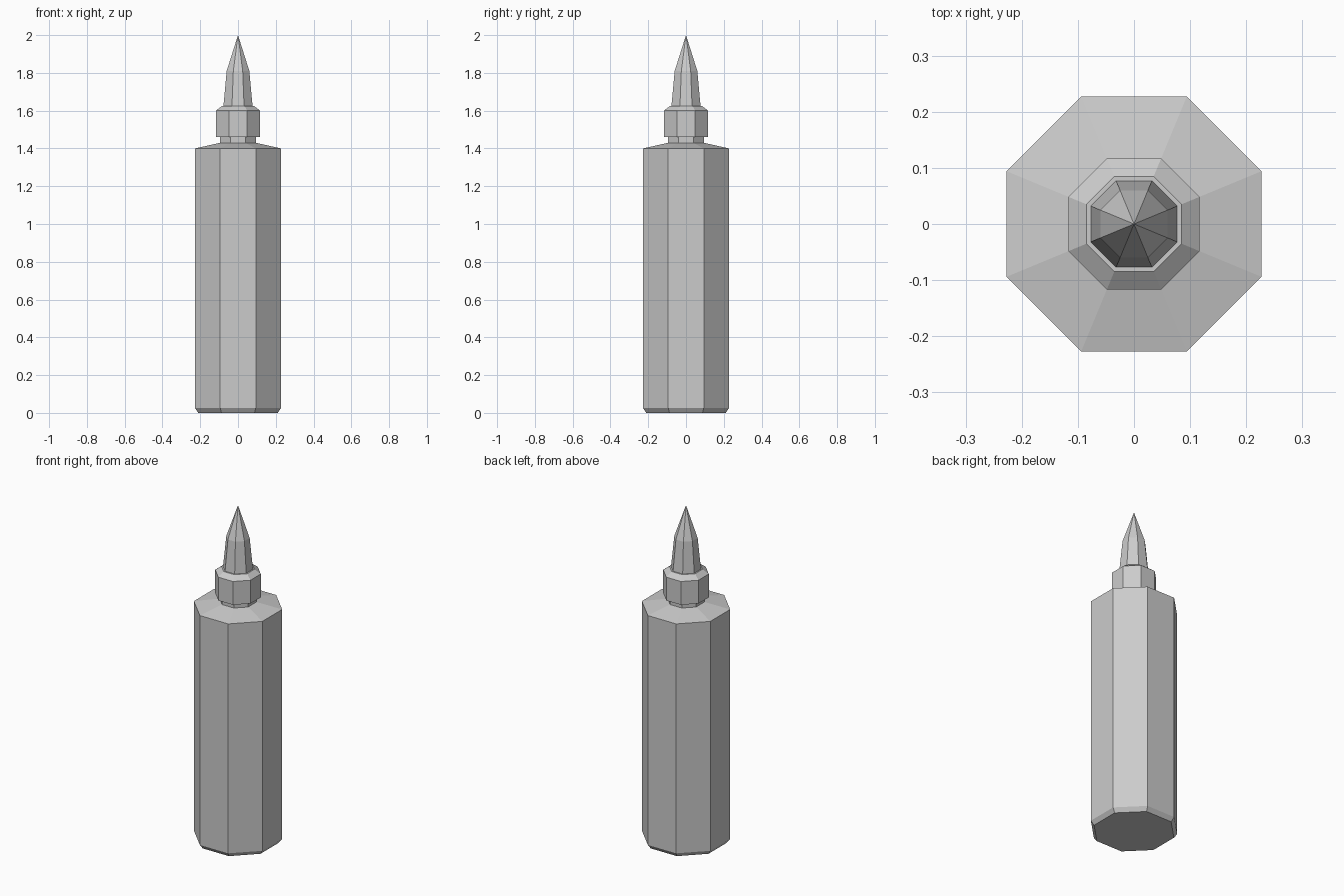
import bpy, bmesh
from math import cos, sin, pi

cube = bpy.data.objects.get("Cube")
if cube:
    bpy.data.objects.remove(cube, do_unlink=True)

SIDES = 8

grey = bpy.data.materials.new("plain grey")
grey.use_nodes = True
grey.diffuse_color = (0.6, 0.6, 0.6, 1)
grey.node_tree.nodes["Principled BSDF"].inputs["Base Color"].default_value = (0.6, 0.6, 0.6, 1)


def lathe(name, profile):
    """Closed octagonal solid from (half width across flats, z) pairs."""
    bm = bmesh.new()
    rings = []
    for half_width, z in profile:
        if half_width == 0:
            rings.append([bm.verts.new((0, 0, z))] * SIDES)
            continue
        r = half_width / cos(pi / SIDES)
        angles = [2 * pi * (i + 0.5) / SIDES for i in range(SIDES)]
        rings.append([bm.verts.new((r * cos(a), r * sin(a), z)) for a in angles])
    for low, high in zip(rings, rings[1:]):
        for i in range(SIDES):
            j = (i + 1) % SIDES
            corners = [low[i], low[j], high[j], high[i]]
            bm.faces.new(list(dict.fromkeys(corners)))
    # End caps
    bm.faces.new(rings[0][::-1])
    if profile[-1][0] > 0:
        bm.faces.new(rings[-1])
    bmesh.ops.recalc_face_normals(bm, faces=bm.faces)
    mesh = bpy.data.meshes.new(name)
    bm.to_mesh(mesh)
    bm.free()
    mesh.materials.append(grey)
    obj = bpy.data.objects.new(name, mesh)
    bpy.context.collection.objects.link(obj)
    return obj


# Bottle with bevelled foot, sloping shoulder and short neck
lathe("bottle_body", [(0.21, 0), (0.227, 0.025), (0.227, 1.4), (0.095, 1.43), (0.095, 1.46)])

# Collar with chamfered top
lathe("collar", [(0.117, 1.46), (0.117, 1.6), (0.085, 1.625)])

# Pointed nozzle
lathe("nozzle", [(0.077, 1.625), (0.06, 1.81), (0, 2.0)])
